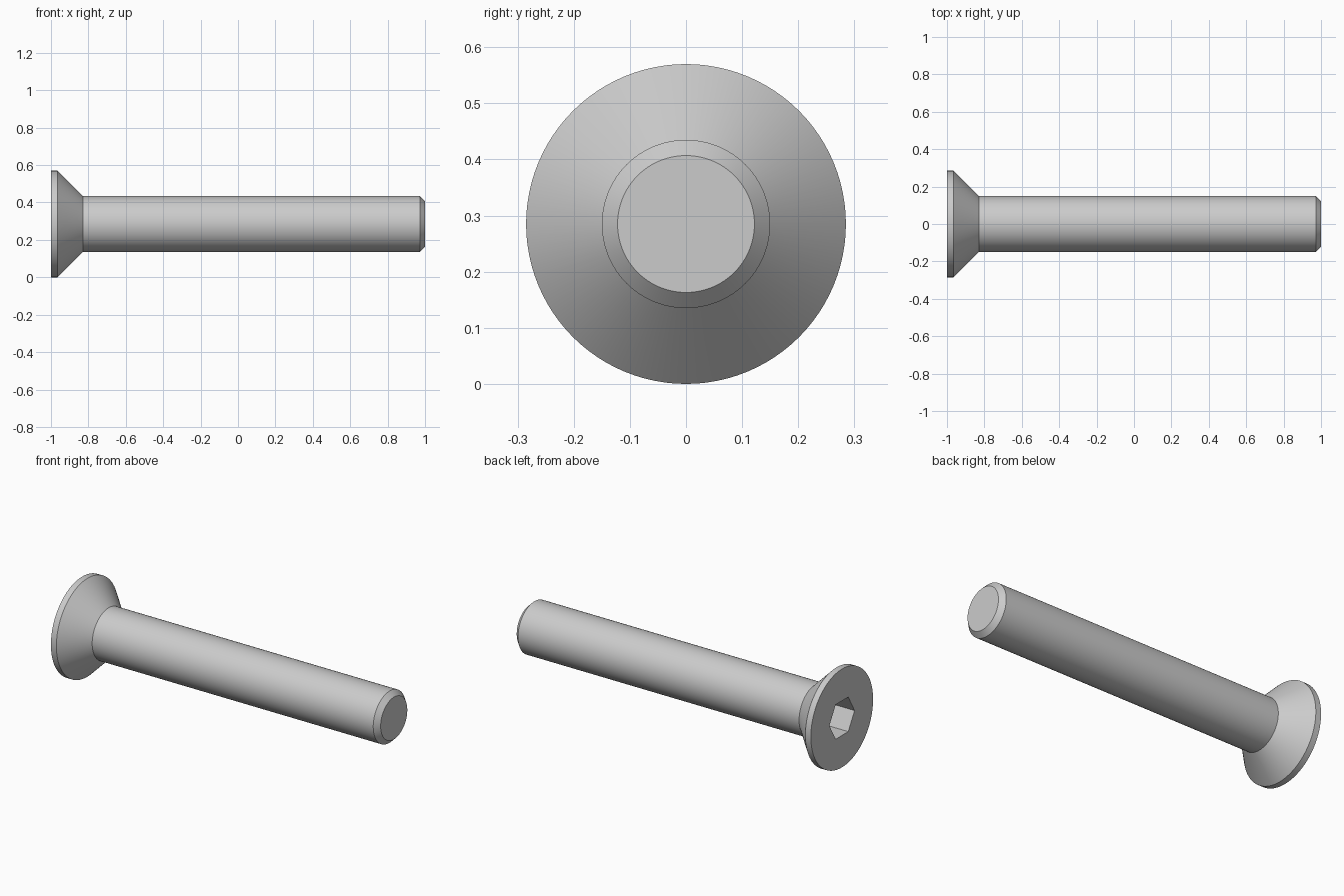
import bpy
import bmesh
from math import cos, sin, tau, radians

cube = bpy.data.objects.get("Cube")
if cube:
    bpy.data.objects.remove(cube, do_unlink=True)

AXIS_Z = 0.285      # height of the screw axis
SEGMENTS = 96
SOCKET_RADIUS = 0.1155
SOCKET_DEPTH = 0.125

# Outline from head rim to chamfered tip: (x, radius)
PROFILE = [(-1, 0.285), (-0.965, 0.285), (-0.83, 0.15), (0.972, 0.15), (1, 0.122)]


def ring(bm, x, radius, count):
    """Closed loop of vertices around the screw axis."""
    return [bm.verts.new((x, radius * cos(tau * i / count),
                          AXIS_Z + radius * sin(tau * i / count)))
            for i in range(count)]


def skin(bm, a, b):
    """Quads between two loops of equal length."""
    n = len(a)
    for i in range(n):
        j = (i + 1) % n
        bm.faces.new((a[i], a[j], b[j], b[i]))


def loop_edges(bm, loop):
    return [bm.edges.get((v, loop[i - 1])) for i, v in enumerate(loop)]


bm = bmesh.new()

# Turned body: rim, countersunk cone, shank, chamfer and flat tip
rings = [ring(bm, x, r, SEGMENTS) for x, r in PROFILE]
for a, b in zip(rings, rings[1:]):
    skin(bm, a, b)
bm.faces.new(rings[-1])

# Hexagonal drive socket with a flat floor
mouth = ring(bm, -1, SOCKET_RADIUS, 6)
floor = ring(bm, -1 + SOCKET_DEPTH, SOCKET_RADIUS, 6)
skin(bm, mouth, floor)
bm.faces.new(floor)

# Flat head face around the socket
bmesh.ops.triangle_fill(bm, use_beauty=True, normal=(-1, 0, 0),
                        edges=loop_edges(bm, rings[0]) + loop_edges(bm, mouth))
bmesh.ops.recalc_face_normals(bm, faces=bm.faces)

mesh = bpy.data.meshes.new("countersunk_screw")
bm.to_mesh(mesh)
bm.free()
screw = bpy.data.objects.new("countersunk_screw", mesh)
bpy.context.collection.objects.link(screw)

# Plain steel
steel = bpy.data.materials.new("steel_grey")
steel.use_nodes = True
colour = (0.6, 0.6, 0.6, 1)
steel.diffuse_color = colour
steel.node_tree.nodes["Principled BSDF"].inputs["Base Color"].default_value = colour
mesh.materials.append(steel)

# Smooth round surfaces, crisp edges
bpy.ops.object.select_all(action="DESELECT")
screw.select_set(True)
bpy.context.view_layer.objects.active = screw
bpy.ops.object.shade_smooth_by_angle(angle=radians(30))
